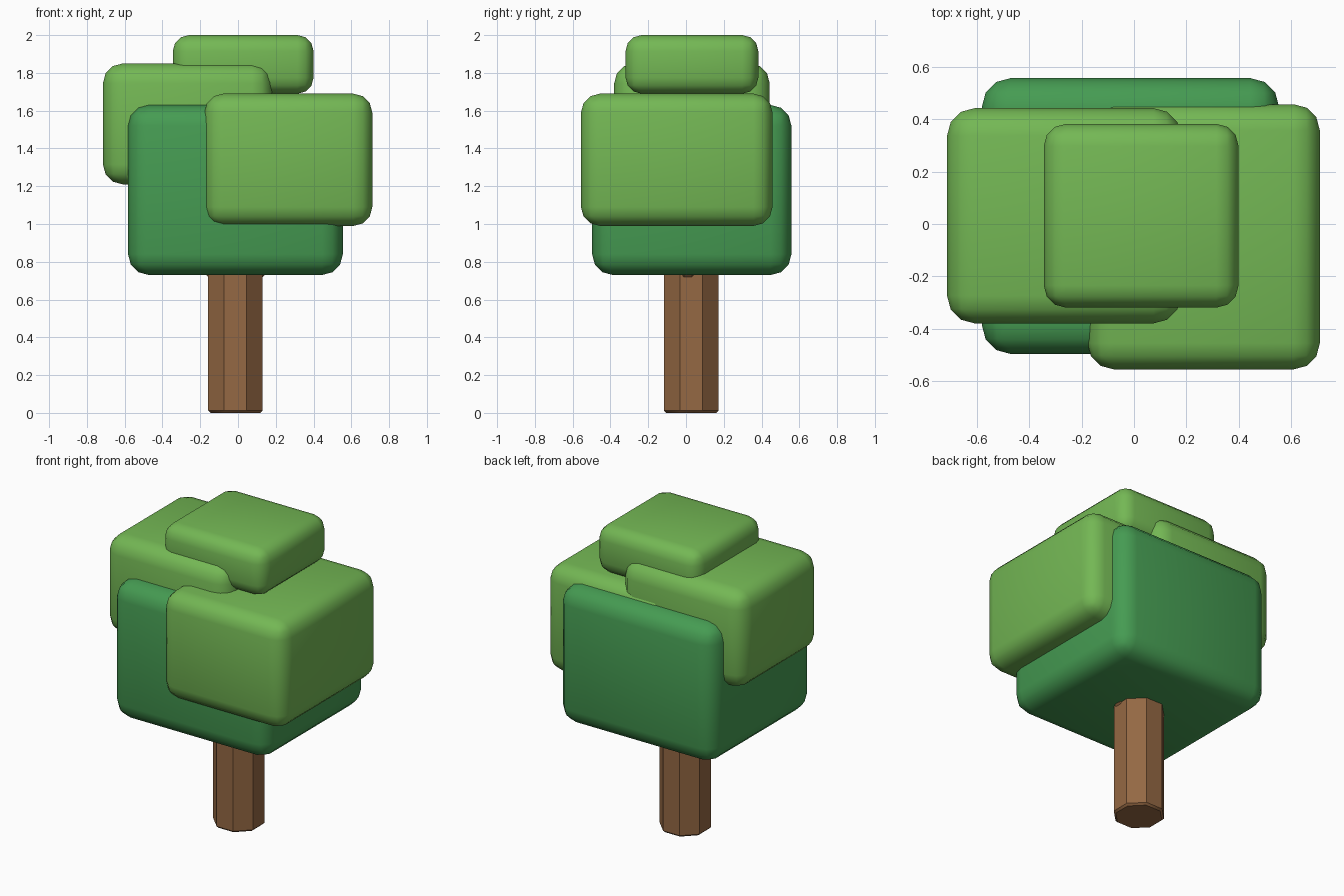
import bpy, bmesh, math
from mathutils import Vector

if "Cube" in bpy.data.objects:
    bpy.data.objects.remove(bpy.data.objects["Cube"])


def material(name, rgb):
    m = bpy.data.materials.new(name)
    m.diffuse_color = (*[(c / 255) ** 2.2 for c in rgb], 1)
    m.use_nodes = True
    m.node_tree.nodes["Principled BSDF"].inputs["Base Color"].default_value = m.diffuse_color
    return m


LIGHT = material("light_green", (115, 182, 85))
DARK = material("dark_green", (71, 154, 83))
BROWN = material("bark_brown", (147, 104, 69))


def finish(name, bm, mat):
    mesh = bpy.data.meshes.new(name)
    bm.to_mesh(mesh)
    bm.free()
    mesh.materials.append(mat)
    ob = bpy.data.objects.new(name, mesh)
    bpy.context.collection.objects.link(ob)
    bpy.ops.object.select_all(action='DESELECT')
    ob.select_set(True)
    bpy.context.view_layer.objects.active = ob
    bpy.ops.object.shade_smooth_by_angle(angle=math.radians(35))
    return ob


def foliage(name, lo, hi, mat, radius):
    lo, hi = Vector(lo), Vector(hi)
    bm = bmesh.new()
    bmesh.ops.create_cube(bm, size=1)
    for v in bm.verts:
        v.co = Vector([a + (b - a) * (c + 0.5) for a, b, c in zip(lo, hi, v.co)])
    bmesh.ops.bevel(bm, geom=bm.edges[:], offset=radius, segments=3,
                    profile=0.5, affect='EDGES')
    return finish(name, bm, mat)


def limb(name, start, end, r1, r2, mat, rim=0):
    start, end = Vector(start), Vector(end)
    axis = end - start
    bm = bmesh.new()
    bmesh.ops.create_cone(bm, cap_ends=True, segments=8, radius1=r1,
                          radius2=r2, depth=axis.length)
    # Turn so flat sides face the axes
    xs = sorted(v.co.x for v in bm.verts)
    if abs(xs[-1] - max(r1, r2)) < 1e-4:
        for v in bm.verts:
            a = math.pi / 8
            x, y = v.co.x, v.co.y
            v.co.x = x * math.cos(a) - y * math.sin(a)
            v.co.y = x * math.sin(a) + y * math.cos(a)
    if rim:
        edges = [e for e in bm.edges if all(v.co.z < 0 for v in e.verts)]
        bmesh.ops.bevel(bm, geom=edges, offset=rim, segments=1, affect='EDGES')
    q = Vector((0, 0, 1)).rotation_difference(axis)
    for v in bm.verts:
        v.co = q @ v.co + (start + end) / 2
    return finish(name, bm, mat)


# Trunk and the two short branches that vanish into the leaves
limb("trunk", (-0.014, 0.028, 0), (-0.014, 0.028, 0.95), 0.156, 0.156, BROWN, 0.012)
for side, label in ((-1, "left"), (1, "right")):
    limb(label + "_branch", (-0.014 + side * 0.02, 0.01, 0.67),
         (-0.014 + side * 0.34, 0.01, 0.99), 0.06, 0.05, BROWN)

# Leaf blocks
foliage("lower_leaves", (-0.582, -0.497, 0.73), (0.555, 0.558, 1.63), DARK, 0.11)
foliage("left_leaves", (-0.715, -0.38, 1.21), (0.18, 0.443, 1.85), LIGHT, 0.105)
foliage("right_leaves", (-0.178, -0.556, 0.99), (0.711, 0.458, 1.69), LIGHT, 0.1)
foliage("top_leaves", (-0.345, -0.32, 1.69), (0.4, 0.383, 2.0), LIGHT, 0.085)
